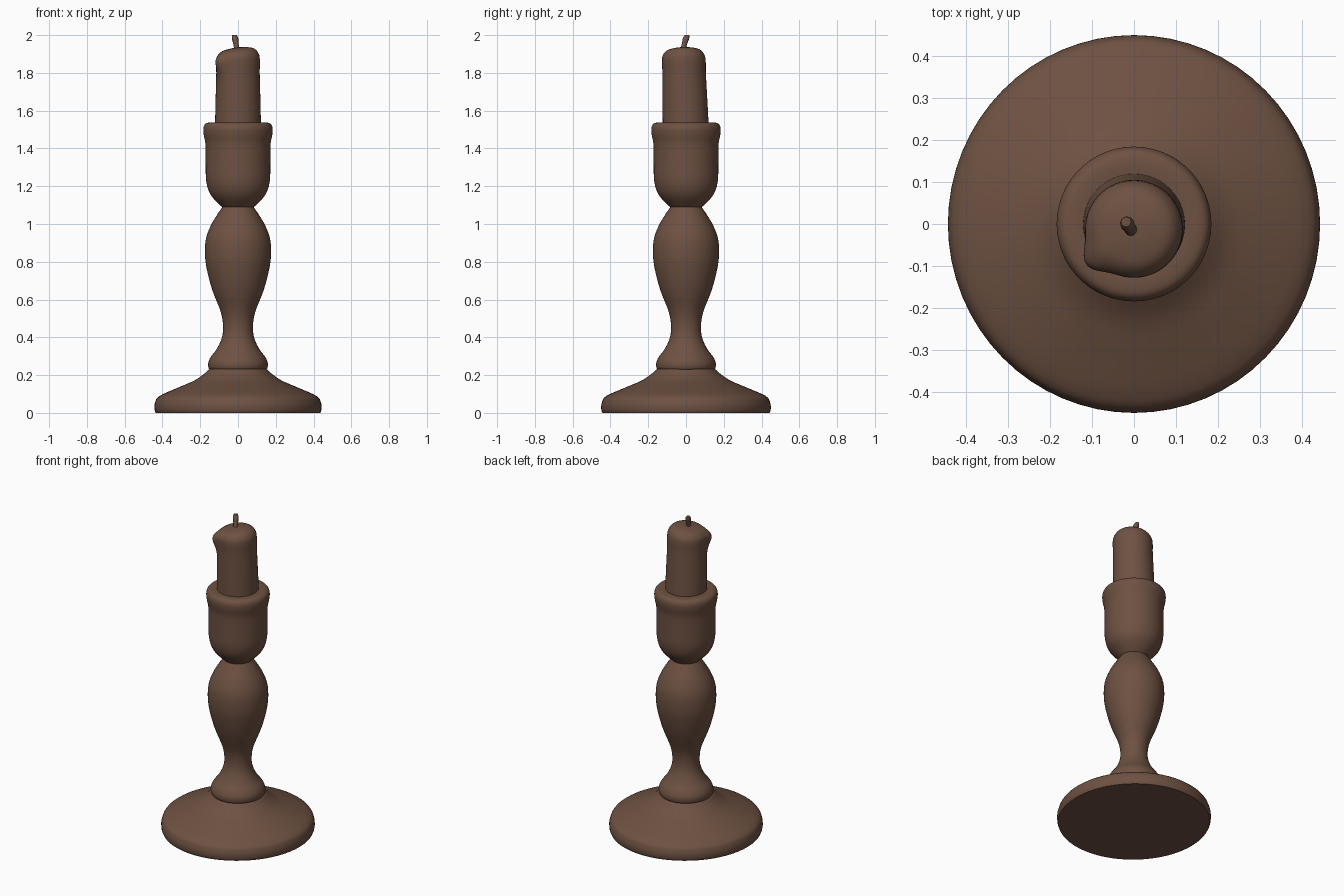
import bpy
import bmesh
import math
from mathutils import Vector

if "Cube" in bpy.data.objects:
    bpy.data.objects.remove(bpy.data.objects["Cube"])

brown = bpy.data.materials.new("dark brown")
brown.use_nodes = True
colour = (0.155, 0.083, 0.054, 1)
brown.diffuse_color = colour
brown.node_tree.nodes["Principled BSDF"].inputs["Base Color"].default_value = colour


def smooth_profile(points, steps=4):
    """Run a soft curve through the (radius, height) points."""
    pts = [Vector(p) for p in points]
    out = []
    for i in range(len(pts) - 1):
        a, b = pts[max(i - 1, 0)], pts[i]
        c, d = pts[i + 1], pts[min(i + 2, len(pts) - 1)]
        for s in range(steps):
            t = s / steps
            out.append(0.5 * (2 * b + (c - a) * t + (2 * a - 5 * b + 4 * c - d) * t**2
                              + (3 * b - a - 3 * c + d) * t**3))
    return out + [pts[-1]]


def turned(name, points, sides=64, shape=None, angle=40):
    """Turn a profile into a capped solid; shape may move each vertex."""
    bm = bmesh.new()
    rings = []
    for r, z in smooth_profile(points):
        ring = []
        for k in range(sides):
            a = math.tau * k / sides
            co = Vector((r * math.cos(a), r * math.sin(a), z))
            ring.append(bm.verts.new(shape(co, a) if shape else co))
        rings.append(ring)
    for low, high in zip(rings, rings[1:]):
        for k in range(sides):
            n = (k + 1) % sides
            bm.faces.new((low[k], low[n], high[n], high[k]))
    bm.faces.new(rings[0][::-1])
    bm.faces.new(rings[-1])
    mesh = bpy.data.meshes.new(name)
    bm.to_mesh(mesh)
    bm.free()
    mesh.materials.append(brown)
    obj = bpy.data.objects.new(name, mesh)
    bpy.context.collection.objects.link(obj)
    bpy.ops.object.select_all(action="DESELECT")
    obj.select_set(True)
    bpy.context.view_layer.objects.active = obj
    bpy.ops.object.shade_smooth_by_angle(angle=math.radians(angle))
    return obj


# Round foot, slightly deeper than wide
base = turned("base", [(0.436, 0), (0.442, 0.02), (0.439, 0.055), (0.415, 0.09), (0.31, 0.137),
                       (0.23, 0.172), (0.178, 0.208), (0.15, 0.232), (0.1, 0.24)])
base.scale.y = 1.015

# Baluster stem
turned("stem", [(0.13, 0.222), (0.153, 0.232), (0.158, 0.262), (0.145, 0.295), (0.115, 0.335),
                (0.088, 0.39), (0.079, 0.45), (0.09, 0.53), (0.136, 0.65), (0.165, 0.76),
                (0.175, 0.84), (0.17, 0.92), (0.145, 0.99), (0.11, 1.05), (0.08, 1.095),
                (0.07, 1.12)])

# Cup with a flared rim
turned("cup", [(0.07, 1.082), (0.09, 1.095), (0.145, 1.155), (0.168, 1.225), (0.171, 1.32),
               (0.172, 1.42), (0.182, 1.475), (0.183, 1.51), (0.17, 1.532), (0.14, 1.538),
               (0.1, 1.535)])


# Candle leans forward a little and has a wax drip at the front right shoulder
def melt(co, a):
    turn = (a - math.radians(217) + math.pi) % math.tau - math.pi
    drip = math.exp(-(turn / 0.3) ** 2 - ((co.z - 1.86) / 0.06) ** 2)
    co.x *= 1 + 0.22 * drip
    co.y *= 1 + 0.22 * drip
    co.y -= 0.03 * (co.z - 1.47)
    if co.z > 1.85:
        co.z += 0.1 * (co.x + co.y * 0.3) * (co.z - 1.85) / 0.08
    return co


turned("candle", [(0.121, 1.5), (0.121, 1.55), (0.118, 1.68), (0.115, 1.8), (0.116, 1.86),
                  (0.11, 1.895), (0.085, 1.922), (0.04, 1.933), (0.01, 1.935)], shape=melt)


# Short bent wick
def bend(co, a):
    rise = (co.z - 1.91) / 0.09
    co.x -= 0.003 + 0.016 * rise
    co.y += -0.02 + 0.025 * rise
    return co


turned("wick", [(0.016, 1.91), (0.014, 1.95), (0.017, 1.982), (0.012, 2.0)],
       sides=12, shape=bend)
